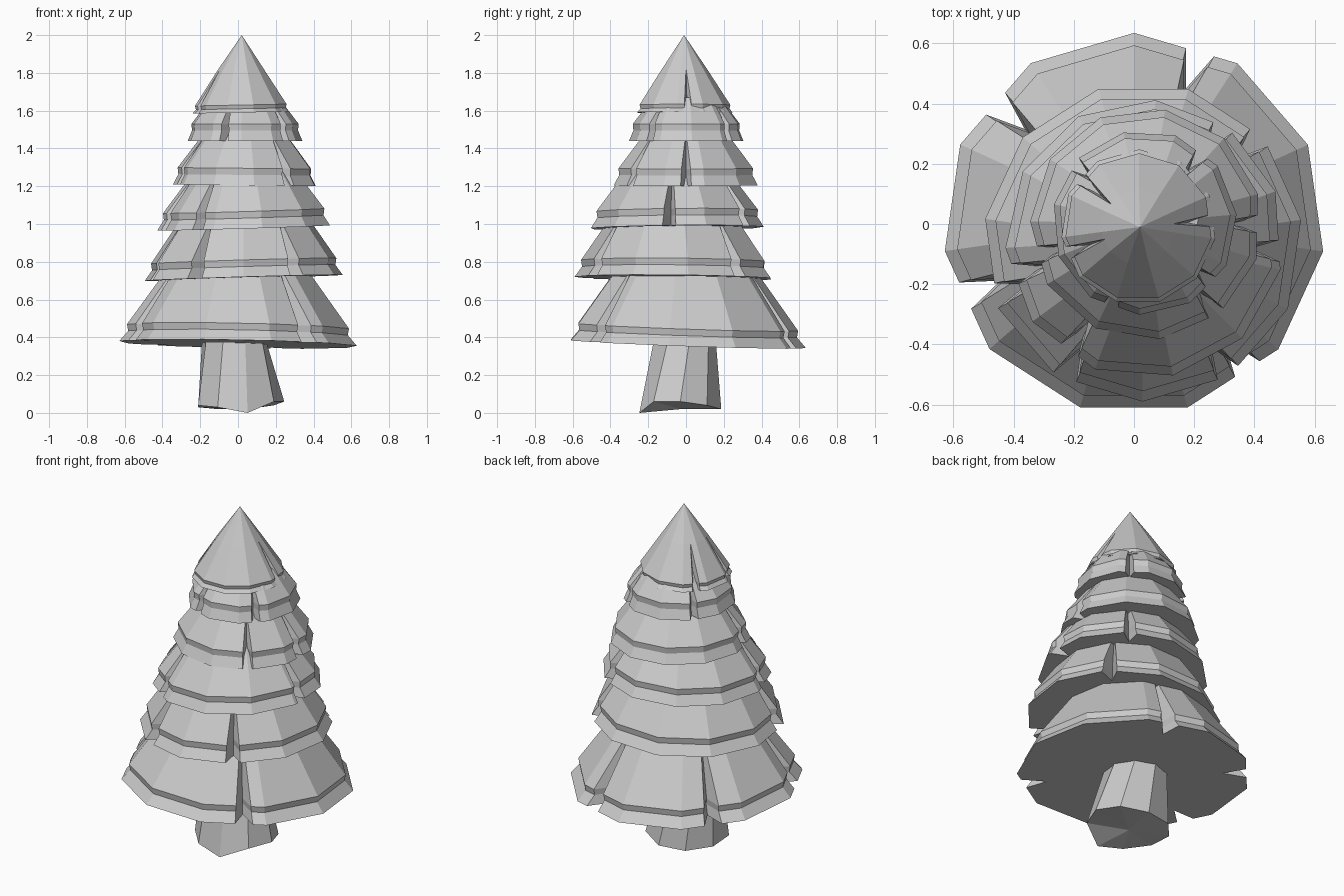
import bpy
import bmesh
from math import radians, cos, pi, sin

if "Cube" in bpy.data.objects:
    bpy.data.objects.remove(bpy.data.objects["Cube"])

SIDES = 11


def make_object(name, rings, bottom, top):
    """Skin a stack of equal-length rings and close both ends with fans."""
    bm = bmesh.new()
    loops = [[bm.verts.new(p) for p in ring] for ring in rings]
    n = len(loops[0])
    low, high = bm.verts.new(bottom), bm.verts.new(top)
    for i in range(n):
        j = (i + 1) % n
        for a, b in zip(loops, loops[1:]):
            bm.faces.new((a[i], a[j], b[j], b[i]))
        bm.faces.new((low, loops[0][j], loops[0][i]))
        bm.faces.new((high, loops[-1][i], loops[-1][j]))
    bmesh.ops.recalc_face_normals(bm, faces=bm.faces)
    mesh = bpy.data.meshes.new(name)
    bm.to_mesh(mesh)
    bm.free()
    obj = bpy.data.objects.new(name, mesh)
    bpy.context.collection.objects.link(obj)
    return obj


def polygon_radius(angle, phase, radius):
    """Distance to the side of a regular polygon at a given angle."""
    step = 2 * pi / SIDES
    return radius * cos(step / 2) / cos((angle - phase) % step - step / 2)


def tier(name, centre, profile, notches, phase, tilt, peak=None, gap=4.5, floor=0.79):
    """Faceted branch skirt; profile runs rim to top as (radius, z, notch strength)."""
    cx, cy = centre
    phase = radians(phase)
    half = radians(gap)
    # Each spoke is (angle, side offset, is notch floor)
    spokes = []
    for k in range(SIDES):
        a = (phase + k * 2 * pi / SIDES) % (2 * pi)
        if all(abs((a - radians(c) + pi) % (2 * pi) - pi) > half * 1.15 for c in notches):
            spokes.append((a, 0, False))
    for c in notches:
        spokes += [(radians(c), s, s == 0) for s in (-1, 0, 1)]
    spokes.sort(key=lambda s: (s[0] + s[1] * half) % (2 * pi))
    rings = []
    for radius, z, strength in profile:
        ring = []
        for a, side, is_floor in spokes:
            ang = a + side * half * max(strength, 0.06)
            r = polygon_radius(ang, phase, radius)
            if is_floor:
                r *= 1 - (1 - floor) * strength
            x, y = r * cos(ang), r * sin(ang)
            ring.append((cx + x, cy + y, z + tilt[0] * x + tilt[1] * y))
        rings.append(ring)
    top = peak or (cx, cy, profile[-1][1])
    return make_object(name, rings, (cx, cy, profile[0][1]), top)


def skirt(rim, z, top_r, top_z):
    """Outer lip, undercut step and long slope of one tier."""
    return [(rim, z, 1), (rim * 0.925, z + 0.055, 0.95),
            (rim * 0.935, z + 0.09, 0.9), (top_r, top_z, 0)]


# Branch tiers, bottom to top: centre, skirt, notch angles, phase, tilt
TIERS = [
    ((0, 0), skirt(0.635, 0.365, 0.33, 0.82), (69, 139, 203, 308), 24.5, (-0.02, -0.035)),
    ((0.03, -0.06), skirt(0.53, 0.715, 0.32, 1.06), (42, 200, 240, 303), 8, (0.03, -0.01)),
    ((0.035, -0.05), skirt(0.463, 0.98, 0.25, 1.31), (55, 195, 236, 355), 20, (0.03, 0.01)),
    ((0.04, 0), skirt(0.385, 1.205, 0.22, 1.48), (0, 196, 308), 15, (-0.01, 0)),
    ((0.035, 0.005), skirt(0.307, 1.44, 0.18, 1.67), (50, 140, 248, 318), 5, (0, 0)),
]
for i, (centre, profile, notches, phase, tilt) in enumerate(TIERS, 1):
    tier(f"branch_tier_{i}", centre, profile, notches, phase, tilt)

# Pointed crown
tier("crown", (0.015, -0.01),
     [(0.258, 1.59, 1), (0.24, 1.61, 0.97), (0.245, 1.63, 0.92), (0.125, 1.815, 0)],
     (5, 140, 200), 24, (0.02, 0), peak=(0.02, -0.01, 2.0), gap=5, floor=0.72)

# Trunk with an uneven base
base_z = [0.06, 0.04, 0.02, 0.02, 0.03, 0.04, 0.03, 0.0, 0.06]
foot, head = [], []
for k, z in enumerate(base_z):
    a = radians(k * 40)
    foot.append((0.01 + 0.235 * cos(a), -0.03 + 0.22 * sin(a), z))
    a += radians(12)
    head.append((-0.025 + 0.165 * cos(a), -0.01 + 0.165 * sin(a), 0.42))
make_object("trunk", [foot, head], (0.01, -0.03, 0.02), (-0.025, -0.01, 0.42))
